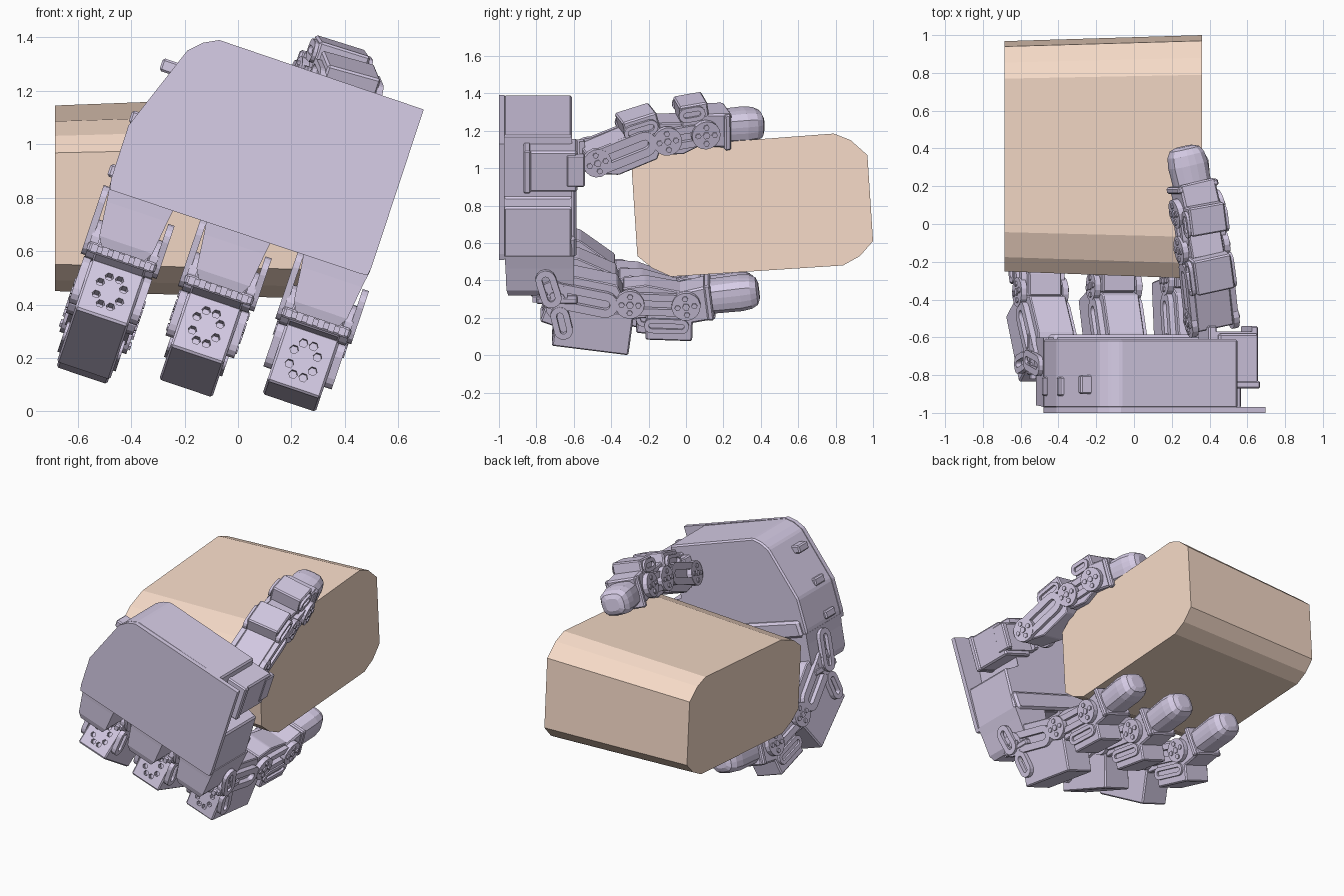
import bpy, bmesh
from math import sin, cos, pi
from mathutils import Vector, Matrix

if "Cube" in bpy.data.objects:
    bpy.data.objects.remove(bpy.data.objects["Cube"])


def material(name, color):
    m = bpy.data.materials.new(name)
    m.diffuse_color = (*color, 1)
    m.use_nodes = True
    m.node_tree.nodes["Principled BSDF"].inputs["Base Color"].default_value = m.diffuse_color
    return m


LILAC = material("hand_plastic", (0.68, 0.61, 0.80))
TAN = material("block_tan", (0.93, 0.71, 0.58))
X, Y, Z = Vector((1, 0, 0)), Vector((0, 1, 0)), Vector((0, 0, 1))
U = Vector((0.947, 0, -0.32)).normalized()     # across the palm
V = Vector((0.32, 0, 0.947)).normalized()      # up the palm


def frame(o, a, b, c):
    m = Matrix((a, b, c)).transposed().to_4x4()
    m.translation = o
    return m


def finish(name, bm, m, mat=LILAC):
    bm.transform(m)
    bmesh.ops.recalc_face_normals(bm, faces=bm.faces)
    me = bpy.data.meshes.new(name)
    bm.to_mesh(me)
    bm.free()
    me.materials.append(mat)
    ob = bpy.data.objects.new(name, me)
    bpy.context.collection.objects.link(ob)
    return ob


def skin(bm, loops, caps=True):
    rings = [[bm.verts.new(p) for p in l] for l in loops]
    n = len(rings[0])
    pairs = list(zip(rings, rings[1:])) + ([] if caps else [(rings[-1], rings[0])])
    for a, b in pairs:
        for i in range(n):
            j = (i + 1) % n
            bm.faces.new((a[i], a[j], b[j], b[i]))
    if caps:
        bm.faces.new(rings[0])
        bm.faces.new(rings[-1])


def prism(name, m, polys, c0, c1, bevel=0.0):
    """Extrude one or more outlines along the frame's third axis."""
    bm = bmesh.new()
    for pts in polys:
        skin(bm, [[(a, b, c) for a, b in pts] for c in (c0, c1)])
    if bevel:
        bmesh.ops.bevel(bm, geom=bm.edges[:], offset=bevel, segments=1, affect='EDGES')
    return finish(name, bm, m)


def rect(a0, a1, b0, b1):
    return [(a0, b0), (a1, b0), (a1, b1), (a0, b1)]


def disc(a, b, r, n=16):
    return [(a + r * cos(2 * pi * i / n), b + r * sin(2 * pi * i / n)) for i in range(n)]


def slot(a0, b0, a1, b1, r, n=8):
    """Stadium outline between two points."""
    d = Vector((a1 - a0, b1 - b0)).normalized()
    out = []
    for (a, b), sg in (((a1, b1), 1), ((a0, b0), -1)):
        for i in range(n):
            t = pi * i / (n - 1) - pi / 2
            out.append((a + sg * r * (d.x * cos(t) - d.y * sin(t)),
                        b + sg * r * (d.y * cos(t) + d.x * sin(t))))
    return out


def slotted_plate(name, m, ends, r, hole, c0, c1):
    bm = bmesh.new()
    o, i = slot(*ends, r), slot(*ends, hole)
    skin(bm, [[(a, b, c) for a, b in p] for p, c in ((o, c0), (o, c1), (i, c1), (i, c0))], caps=False)
    finish(name, bm, m)


def cut(ob, cutter):
    mod = ob.modifiers.new("cut", 'BOOLEAN')
    mod.object, mod.solver = cutter, 'EXACT'
    dg = bpy.context.evaluated_depsgraph_get()
    ob.data = bpy.data.meshes.new_from_object(ob.evaluated_get(dg))
    ob.modifiers.clear()
    bpy.data.objects.remove(cutter)


def servo(name, m, s0, s1, t0, t1, w, holes=True):
    """Motor box with a pattern of screw holes on its rear face."""
    ob = prism(name, m, [rect(s0, s1, t0, t1)], -w, w, 0.008)
    if holes:
        mm = frame(m.translation, m.col[2].xyz, m.col[1].xyz, m.col[0].xyz)
        tc = (t0 + t1) / 2
        pts = [(sx * a, tc + sy * b) for sx in (-1, 1) for sy in (-1, 1)
               for a, b in ((0.020, 0.062), (0.046, 0.028))]
        cut(ob, prism("screw_cutter", mm, [disc(a, b, 0.017, 6) for a, b in pts], s0 - 0.02, s0 + 0.03))


def hub(name, m, s, t):
    for sg in (-1, 1):
        prism(name + "_plate", m, [disc(s, t, 0.078)], sg * 0.10, sg * 0.132)
        prism(name + "_screws", m, [disc(s + 0.045 * cos(k * pi / 2), t + 0.045 * sin(k * pi / 2), 0.016, 6)
              for k in range(4)] + [disc(s, t, 0.02, 6)], sg * 0.125, sg * 0.14)


def link_frame(p, q, sign):
    s = (q - p).normalized()
    u = (U - s * U.dot(s)).normalized()
    return frame(p, s, s.cross(u) * sign, u), (q - p).length


def digit(name, a, b, c, tip, sign):
    finger = sign > 0
    # proximal link
    m, l = link_frame(a, b, sign)
    prism(name + "_proximal_core", m, [[(-0.06, -0.05), (0.10, -0.11), (l - 0.08, -0.09), (l - 0.02, 0),
          (l - 0.04, 0.1), (-0.04, 0.06)]], -0.1, 0.1, 0.006)
    hub(name + "_base_hub", m, 0, 0)
    for sg in (-1, 1):
        slotted_plate(name + "_proximal_side", m, (0.02, 0.0, l - 0.13, 0.02), 0.07, 0.025, sg * 0.1, sg * 0.13)
    if finger:
        servo(name + "_proximal_motor", m, 0.03, l + 0.03, 0.06, 0.293, 0.105)
        for sg in (-1, 1):
            slotted_plate(name + "_motor_side", m, (0.05, 0.11, 0.08, 0.19), 0.05, 0.018, sg * 0.105, sg * 0.135)
    else:
        servo(name + "_proximal_motor", m, 0.19, l - 0.02, 0.06, 0.165, 0.105, False)
        for sg in (-1, 1):
            slotted_plate(name + "_motor_side", m, (0.22, 0.10, 0.33, 0.10), 0.04, 0.018, sg * 0.1, sg * 0.125)
    # middle link
    m, l = link_frame(b, c, sign)
    prism(name + "_middle_core", m, [[(-0.04, -0.08), (0.08, -0.1), (l - 0.03, -0.07), (l, 0.06), (-0.04, 0.1)]],
          -0.09, 0.09, 0.006)
    servo(name + "_middle_motor", m, 0.09, l + 0.04, 0.05, 0.205 if finger else 0.17, 0.1, finger)
    hub(name + "_middle_hub", m, 0, 0)
    for sg in (-1, 1):
        slotted_plate(name + "_middle_side", m, (0.06, 0.0, l - 0.06, 0.0), 0.06, 0.022, sg * 0.09, sg * 0.12)
        slotted_plate(name + "_middle_ear", m, (0.12, 0.12, l - 0.02, 0.12), 0.04, 0.015, sg * 0.1, sg * 0.115)
    # distal bracket
    m, l = link_frame(c, tip, sign)
    prism(name + "_distal_bracket", m, [[(-0.05, -0.07), (0.12, -0.09), (0.15, 0.1), (-0.02, 0.11)]],
          -0.1, 0.1, 0.01)
    hub(name + "_distal_hub", m, 0, 0)
    prism(name + "_tip_collar", m, [rect(0.105, 0.14, -0.1, 0.1)], -0.115, 0.115, 0.008)
    # rounded fingertip pad
    bm = bmesh.new()
    loops = []
    for s, k in ((0.12, 0.95), (l - 0.10, 1), (l - 0.045, 0.93), (l - 0.012, 0.75), (l, 0.45)):
        ring = []
        for i in range(16):
            ca, sa = cos(2 * pi * (i + .5) / 16), sin(2 * pi * (i + .5) / 16)
            f = k / (abs(ca) ** 3.5 + abs(sa) ** 3.5) ** (1 / 3.5)
            ring.append((s, 0.088 * f * ca, 0.1 * f * sa))
        loops.append(ring)
    skin(bm, loops)
    finish(name + "_tip_pad", bm, m)


# gripped block: chamfered profile, slightly narrower at its left end
profile = [(-0.29, 0.99), (-0.21, 1.06), (-0.07, 1.12), (0.79, 1.185), (0.88, 1.15), (0.97, 1.07),
           (1.0, 0.61), (0.93, 0.53), (0.84, 0.48), (-0.08, 0.42), (-0.18, 0.465), (-0.26, 0.53)]
bm = bmesh.new()
skin(bm, [[(x, 0.42 + (y - 0.42) * ky, 0.75 + (z - 0.75) * kz) for y, z in profile]
          for x, ky, kz in ((-0.685, 0.945, 0.908), (0.36, 1, 1))])
finish("gripped_block", bm, Matrix.Identity(4), TAN)

# palm cover plate, body and small side tabs
P = frame(Vector(), X, Z, Y)
left = [(-0.48, 0.83), (-0.475, 0.87), (-0.41, 1.07), (-0.19, 1.35), (-0.13, 1.38), (-0.07, 1.39)]
prism("palm_cover", P, [left + [(0.695, 1.13), (0.50, 0.54), (0.485, 0.51), (0.46, 0.515)]], -1.0, -0.97)
prism("palm_body", P, [left + [(0.55, 1.175), (0.45, 0.84), (0.57, 0.79), (0.485, 0.51)]], -0.975, -0.61, 0.01)
prism("palm_lower_rim", P, [[(-0.46, 0.83), (-0.42, 0.93), (0.52, 0.63), (0.47, 0.52)]], -0.65, -0.585, 0.015)
for x, z, y in ((-0.245, 1.285, -0.85), (-0.255, 1.16, -0.8), (-0.44, 0.89, -0.86), (-0.36, 1.09, -0.86)):
    T = frame(Vector((x, y, z)), U, V, Y)
    prism("palm_tab", T, [rect(-0.045, 0.05, -0.025, 0.025)], -0.05, 0.05, 0.008)

# three fingers under the palm
for i, name in enumerate(("outer_finger", "middle_finger", "inner_finger")):
    o = Vector((-0.365 + 0.364 * i, 0, 0.785 - 0.122 * i))
    K = frame(o, Y, V, U)

    def at(y, z):
        return o + Y * y + V * ((z - o.z) / V.z)

    # knuckle tapering down from the palm
    bm = bmesh.new()
    skin(bm, [[(y0, v, -w), (y1, v, -w), (y1, v, w), (y0, v, w)] for v, w, y0, y1 in
              ((0.03, 0.13, -0.97, -0.60), (-0.04, 0.12, -0.965, -0.60),
               (-0.17, 0.105, -0.96, -0.60), (-0.205, 0.085, -0.95, -0.62))])
    finish(name + "_knuckle", bm, K)
    prism(name + "_knuckle_plate", K, [rect(-0.80, -0.58, -0.24, -0.2)], -0.135, 0.135, 0.008)
    for k in range(6):
        prism(name + "_knuckle_tooth", K, [rect(-0.82, -0.79, -0.235, -0.205)],
              -0.12 + 0.042 * k, -0.095 + 0.042 * k)
    for sg in (-1, 1):
        slotted_plate(name + "_knuckle_side", K, (-0.75, -0.07 - 0.03 * sg, -0.72, -0.2), 0.055, 0.02,
                      sg * 0.125, sg * 0.15)
    digit(name, at(-0.71, o.z - 0.18), at(-0.36 + 0.03 * i, 0.40 - 0.045 * i),
          at(-0.05 + 0.025 * i, 0.33 - 0.015 * i), at(0.36 + 0.015 * i, 0.365 - 0.01 * i), 1)

# thumb mount and thumb across the top of the block
T = frame(Vector((0.52, -0.72, 1.02)), U, V, Y)
prism("thumb_base_motor", T, [rect(-0.11, 0.11, -0.12, 0.11)], -0.15, 0.14, 0.01)
prism("thumb_base_flange", T, [rect(-0.12, 0.12, -0.125, 0.115)], -0.15, -0.11, 0.008)
cut(prism("thumb_base_bracket", T, [rect(-0.16, 0.115, -0.09, 0.09)], 0.08, 0.18, 0.008),
    prism("slot_cutter", T, [rect(-0.12, 0.08, -0.2, 0.2)], 0.15, 0.3))
digit("thumb", Vector((0.41, -0.50, 1.06)), Vector((0.36, -0.12, 1.18)),
      Vector((0.335, 0.08, 1.215)), Vector((0.265, 0.41, 1.24)), -1)
